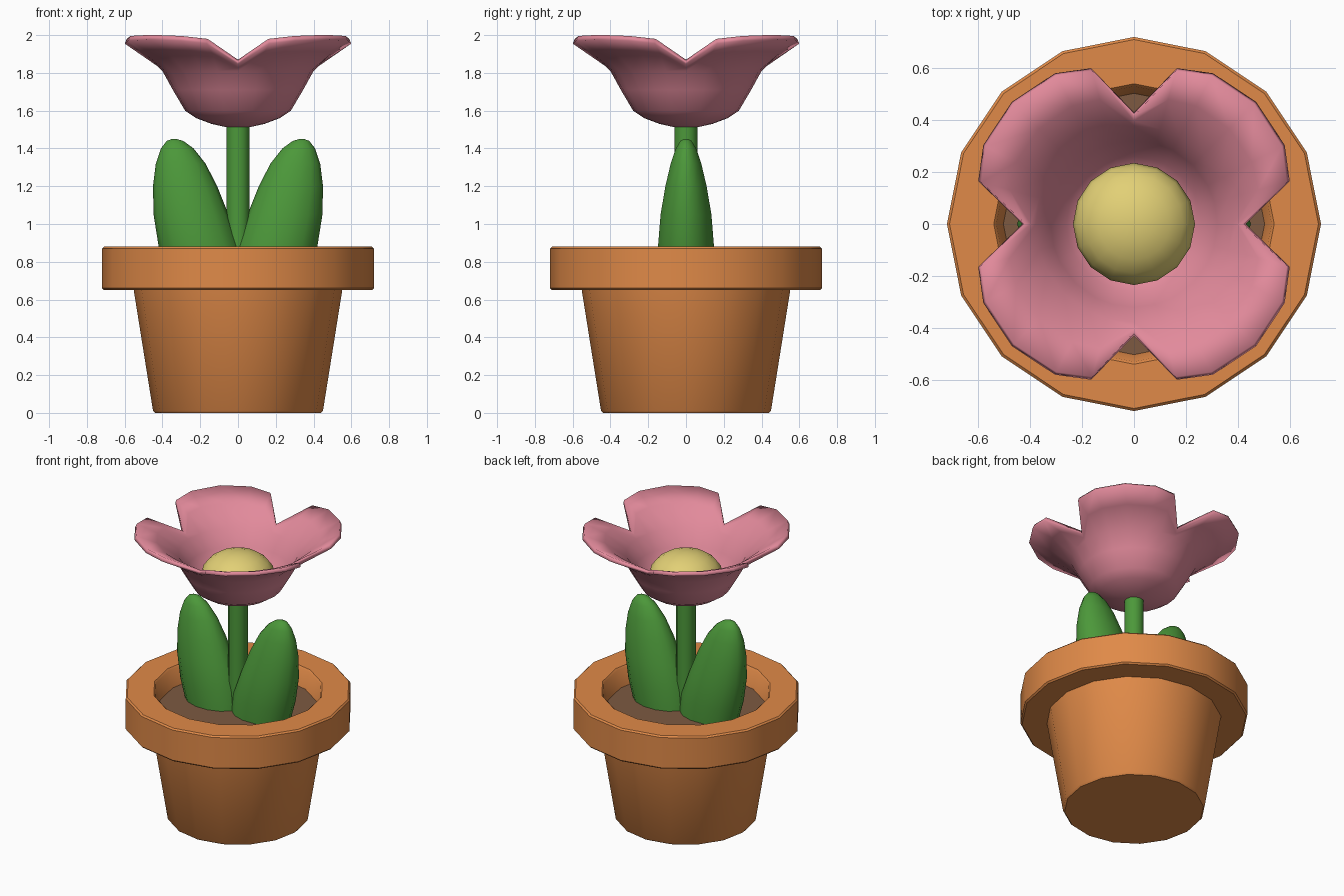
import bpy, bmesh, math

if "Cube" in bpy.data.objects:
    bpy.data.objects.remove(bpy.data.objects["Cube"])


def material(name, rgb):
    m = bpy.data.materials.new(name)
    m.diffuse_color = (*rgb, 1)
    m.use_nodes = True
    m.node_tree.nodes["Principled BSDF"].inputs["Base Color"].default_value = m.diffuse_color
    return m


TERRACOTTA = material("terracotta", (0.745, 0.254, 0.065))
SOIL = material("soil_brown", (0.205, 0.102, 0.053))
GREEN = material("leaf_green", (0.072, 0.314, 0.042))
PINK = material("petal_pink", (0.76, 0.254, 0.328))
YELLOW = material("pollen_yellow", (0.76, 0.63, 0.18))


def finish(name, bm, mat, angle=40, recalc=True):
    if recalc:
        bmesh.ops.recalc_face_normals(bm, faces=bm.faces)
    me = bpy.data.meshes.new(name)
    bm.to_mesh(me)
    bm.free()
    me.materials.append(mat)
    ob = bpy.data.objects.new(name, me)
    bpy.context.collection.objects.link(ob)
    bpy.ops.object.select_all(action='DESELECT')
    ob.select_set(True)
    bpy.context.view_layer.objects.active = ob
    bpy.ops.object.shade_smooth_by_angle(angle=math.radians(angle))
    return ob


def loft(bm, rings, cap_start=True, cap_end=True):
    """Skin closed loops of points."""
    loops = [[bm.verts.new(p) for p in ring] for ring in rings]
    n = len(loops[0])
    for a, b in zip(loops, loops[1:]):
        for i in range(n):
            j = (i + 1) % n
            bm.faces.new((a[i], a[j], b[j], b[i]))
    if cap_start:
        bm.faces.new(loops[0][::-1])
    if cap_end:
        bm.faces.new(loops[-1])


def oval(cx, z, rx, ry, n):
    return [(cx + rx * math.cos(math.tau * i / n), ry * math.sin(math.tau * i / n), z)
            for i in range(n)]


def lathe(name, profile, n, mat, angle=40):
    bm = bmesh.new()
    loft(bm, [oval(0, z, r, r, n) for r, z in profile])
    return finish(name, bm, mat, angle)


# Pot with overhanging rim and hollow top
lathe("pot", [(0.44, 0), (0.45, 0.012), (0.552, 0.65), (0.71, 0.65), (0.72, 0.66),
              (0.72, 0.87), (0.71, 0.88), (0.54, 0.88), (0.53, 0.87), (0.49, 0.70)], 16, TERRACOTTA)
lathe("soil", [(0.49, 0.705), (0.503, 0.755)], 16, SOIL)
lathe("stem", [(0.062, 0.72), (0.062, 1.53)], 12, GREEN)

# Leaves: height, inner x, outer x, half thickness
LEAF = [(0.70, -0.03, 0.37, 0.145), (0.88, -0.01, 0.42, 0.152), (1.05, 0.05, 0.447, 0.138),
        (1.20, 0.11, 0.45, 0.112), (1.32, 0.172, 0.435, 0.083), (1.40, 0.235, 0.408, 0.055),
        (1.44, 0.29, 0.377, 0.03), (1.45, 0.325, 0.35, 0.01)]
for side, label in ((1, "right"), (-1, "left")):
    bm = bmesh.new()
    loft(bm, [oval(side * (a + b) / 2, z, (b - a) / 2, w, 14) for z, a, b, w in LEAF])
    finish("leaf_" + label, bm, GREEN, 60)

# Flower: one bowl whose edge splits into four petals on the diagonals
EDGE = [(0, 0.43, 1.845), (15.4, 0.622, 1.955), (27.7, 0.655, 1.97),
        (45, 0.665, 1.976), (62.3, 0.655, 1.97), (74.6, 0.622, 1.955)]
cols = [(math.radians(q * 90 + a), r, z) for q in range(4) for a, r, z in EDGE]
rings = [[(r * math.cos(a), r * math.sin(a), z) for a, _, _ in cols]
         for r, z in ((0.05, 1.51), (0.14, 1.53), (0.22, 1.56), (0.28, 1.60), (0.345, 1.71), (0.40, 1.81))]
mid = []
for a, r, z in cols:
    rm = (0.40 + r) / 2
    zm = (1.81 + z) / 2 + 0.1 * (r - 0.43)
    mid.append((rm * math.cos(a), rm * math.sin(a), zm))
rings += [mid, [(r * math.cos(a), r * math.sin(a), z) for a, r, z in cols]]
bm = bmesh.new()
loft(bm, rings, True, False)
bm.normal_update()
# outer side must face down so the thickness grows upward
if sum(f.normal.z for f in bm.faces) > 0:
    bmesh.ops.reverse_faces(bm, faces=bm.faces)
petals = finish("petals", bm, PINK, 60, recalc=False)
solid = petals.modifiers.new("thickness", 'SOLIDIFY')
solid.thickness = 0.028
solid.offset = -1

# Yellow flower centre
bm = bmesh.new()
bmesh.ops.create_uvsphere(bm, u_segments=16, v_segments=10, radius=1)
for v in bm.verts:
    v.co = (v.co.x * 0.235, v.co.y * 0.235, 1.672 + v.co.z * (0.165 if v.co.z > 0 else 0.13))
finish("flower_centre", bm, YELLOW, 60)
